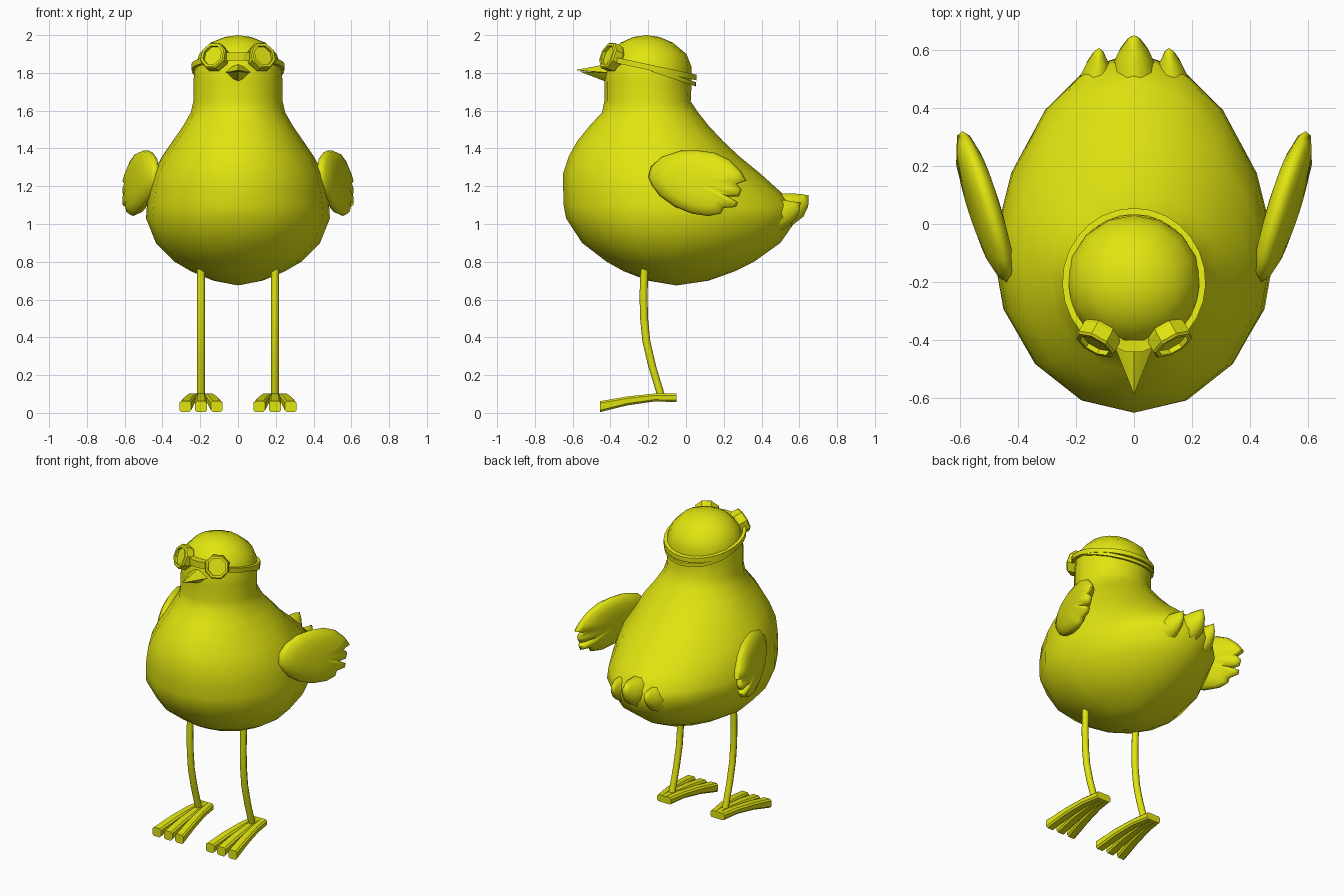
import bpy, bmesh, math
from mathutils import Vector

if "Cube" in bpy.data.objects:
    bpy.data.objects.remove(bpy.data.objects["Cube"])

yellow = bpy.data.materials.new("yellow")
yellow.diffuse_color = (0.75, 0.78, 0.005, 1)
yellow.use_nodes = True
yellow.node_tree.nodes["Principled BSDF"].inputs["Base Color"].default_value = yellow.diffuse_color


def make(name, verts, faces, angle=None):
    """Mesh object with outward normals; angle = smooth-shading limit in degrees."""
    mesh = bpy.data.meshes.new(name)
    mesh.from_pydata([tuple(v) for v in verts], [], faces)
    bm = bmesh.new()
    bm.from_mesh(mesh)
    bmesh.ops.recalc_face_normals(bm, faces=bm.faces)
    bm.to_mesh(mesh)
    bm.free()
    obj = bpy.data.objects.new(name, mesh)
    bpy.context.collection.objects.link(obj)
    mesh.materials.append(yellow)
    if angle:
        bpy.ops.object.select_all(action='DESELECT')
        obj.select_set(True)
        bpy.context.view_layer.objects.active = obj
        bpy.ops.object.shade_smooth_by_angle(angle=math.radians(angle))
    return obj


def loft(name, rings, angle=None, start=None, end=None, closed=False):
    """Skin equal-sized rings; ends are flat caps, or fans to a pole point."""
    n = len(rings[0])
    verts = [v for r in rings for v in r]
    count = len(rings)
    faces = []
    for i in range(count if closed else count - 1):
        a, b = i * n, (i + 1) % count * n
        faces += [(a + j, a + (j + 1) % n, b + (j + 1) % n, b + j) for j in range(n)]
    if not closed:
        for base, pole in ((0, start), ((count - 1) * n, end)):
            if pole:
                verts.append(pole)
                k = len(verts) - 1
                faces += [(base + j, base + (j + 1) % n, k) for j in range(n)]
            else:
                faces.append(tuple(base + j for j in range(n)))
    return make(name, verts, faces, angle)


def circle(n, offset=0.0):
    return [(math.cos(t), math.sin(t))
            for t in (2 * math.pi * (i + offset) / n for i in range(n))]


# Body and head: egg-shaped sections (z, half width, front y, back y, widest y)
sections = [
    (0.70, .13, -.20, .12, -.05), (0.75, .25, -.33, .26, -.06),
    (0.80, .335, -.42, .36, -.07), (0.90, .435, -.55, .50, -.08),
    (1.03, .487, -.635, .59, -.08), (1.10, .482, -.648, .575, -.08),
    (1.18, .473, -.65, .49, -.09), (1.27, .45, -.65, .39, -.10),
    (1.36, .40, -.62, .28, -.12), (1.44, .345, -.575, .195, -.14),
    (1.52, .29, -.51, .12, -.17), (1.59, .25, -.445, .065, -.19),
    (1.65, .236, -.432, .025, -.20), (1.75, .236, -.432, .03, -.20),
    (1.83, .23, -.43, .03, -.20), (1.90, .205, -.405, .002, -.205),
    (1.96, .145, -.345, -.07, -.21), (1.99, .07, -.28, -.14, -.21)]
rings = []
for z, w, front, back, cy in sections:
    pinch = 0.16 if z < 1.4 else 0
    ring = []
    for c, s in circle(16):
        y = cy + s * (back - cy if s > 0 else cy - front)
        ring.append((w * c * (1 - pinch * max(s, 0)), y, z))
    rings.append(ring)
loft("body", rings, 60, (0, -.05, .675), (0, -.21, 2.0))

# Tail feathers: (x, y, z, half width, half height) along each, then the tip
def feather(name, stations, tip):
    rings = [[(x + rx * c, y - rz * s * .5, z + rz * s) for c, s in circle(10)]
             for x, y, z, rx, rz in stations]
    loft(name, rings, 60, None, tip)

feather("tail_feather_middle", [(0, .40, 1.04, .09, .12), (0, .53, 1.08, .08, .085),
                                (0, .59, 1.10, .055, .065), (0, .63, 1.125, .025, .035)],
        (0, .65, 1.15))
for side in (-1, 1):
    feather("tail_feather_side",
            [(side * .12, .36, 1.02, .09, .10), (side * .13, .49, 1.05, .065, .075),
             (side * .125, .55, 1.075, .04, .055), (side * .122, .585, 1.09, .02, .03)],
            (side * .12, .607, 1.115))

# Wings: a scalloped outline (y, z) swelling to a thick middle
outline = [(-.20, 1.25), (-.185, 1.305), (-.13, 1.355), (-.03, 1.388), (.06, 1.39),
           (.15, 1.378), (.23, 1.34), (.29, 1.28), (.32, 1.23), (.27, 1.212),
           (.295, 1.18), (.28, 1.145), (.225, 1.145), (.275, 1.115), (.265, 1.09),
           (.20, 1.085), (.185, 1.055), (.12, 1.042), (.03, 1.055), (-.06, 1.092),
           (-.14, 1.15), (-.18, 1.20)]
for side in (-1, 1):
    def wing_point(y, z, k, off):
        y, z = .05 + (y - .05) * k, 1.22 + (z - 1.22) * k
        return (side * (.445 + .29 * (y + .19) - .12 * (z - 1.22) + off), y, z)
    rings = [[wing_point(y, z, k, off) for y, z in outline]
             for k, off in ((.4, -.05), (.72, -.042), (.94, -.022), (1, 0),
                            (.94, .022), (.72, .042), (.4, .05))]
    loft("wing", rings, 75, wing_point(.05, 1.22, 1, -.053), wing_point(.05, 1.22, 1, .053))

# Legs and webbed feet
leg_path = [(-.22, .77), (-.225, .62), (-.222, .50), (-.21, .38), (-.18, .25), (-.13, .085)]
for side in (-1, 1):
    x0 = side * .196
    loft("leg", [[(x0 + .021 * c, y + .021 * s, z) for c, s in circle(8)]
                 for y, z in leg_path], 50)
    for spread in (-1, 0, 1):
        rings = []
        # y, bottom z, top z, half width, sideways offset
        for y, low, high, w, off in ((-.05, .058, .103, .024, .028), (-.17, .060, .102, .027, .045),
                                     (-.31, .040, .087, .030, .064), (-.455, .004, .062, .031, .083)):
            cx, b = x0 + spread * off, .010
            rings.append([(cx + px, y, pz) for px, pz in (
                (-w, low + b), (-w + b, low), (w - b, low), (w, low + b),
                (w, high - b), (w - b, high), (b - w, high), (-w, high - b))])
        loft("toe", rings, 35)

# Beak: upper and lower halves meeting in a point
tip = (0, -.587, 1.815)
loft("beak_upper", [[(-.075, -.40, 1.80), (0, -.40, 1.795), (.075, -.40, 1.80),
                     (.035, -.40, 1.835), (0, -.40, 1.85), (-.035, -.40, 1.835)]],
     30, (0, -.39, 1.81), tip)
loft("beak_lower", [[(-.065, -.40, 1.80), (.065, -.40, 1.80), (.03, -.41, 1.765),
                     (0, -.42, 1.752), (-.03, -.41, 1.765)]],
     30, (0, -.39, 1.78), (0, -.565, 1.808))

# Goggles: octagonal frames with recessed lenses
for side in (-1, 1):
    normal = Vector((side * .45, -.80, .36)).normalized()
    across = Vector((0, 0, 1)).cross(normal).normalized()
    up = normal.cross(across)
    centre = Vector((side * .123, -.395, 1.884))

    def octagon(r, d):
        return [centre + normal * d + across * r * c + up * r * s for c, s in circle(8, .5)]
    loft("goggle_frame", [octagon(.070, -.035), octagon(.077, -.02), octagon(.077, .022),
                          octagon(.070, .03), octagon(.056, .03), octagon(.056, .012)])

# Goggle bridge
loft("goggle_bridge", [[(x, y + dy, z) for dy, z in ((-.015, 1.865), (-.015, 1.908),
                                                    (.025, 1.908), (.025, 1.865))]
                       for x, y in ((-.065, -.41), (-.03, -.425), (.03, -.425), (.065, -.41))])

# Head straps: flat bands around the back of the head
def strap(name, start, end, z_front, slope, height, outer):
    rings = []
    for i in range(21):
        t = math.radians(start + (end - start) * i / 20)
        ring = []
        for r, h in ((outer, 0), (outer, height), (outer - .022, height), (outer - .022, 0)):
            y = -.2 + (r + .008) * math.sin(t)
            ring.append((r * math.cos(t), y, z_front - slope * (y + .36) + h))
        rings.append(ring)
    loft(name, rings, 40)

strap("strap_upper", -42, 222, 1.85, .215, .030, .247)
strap("strap_lower", 5, 175, 1.865, .33, .022, .244)
